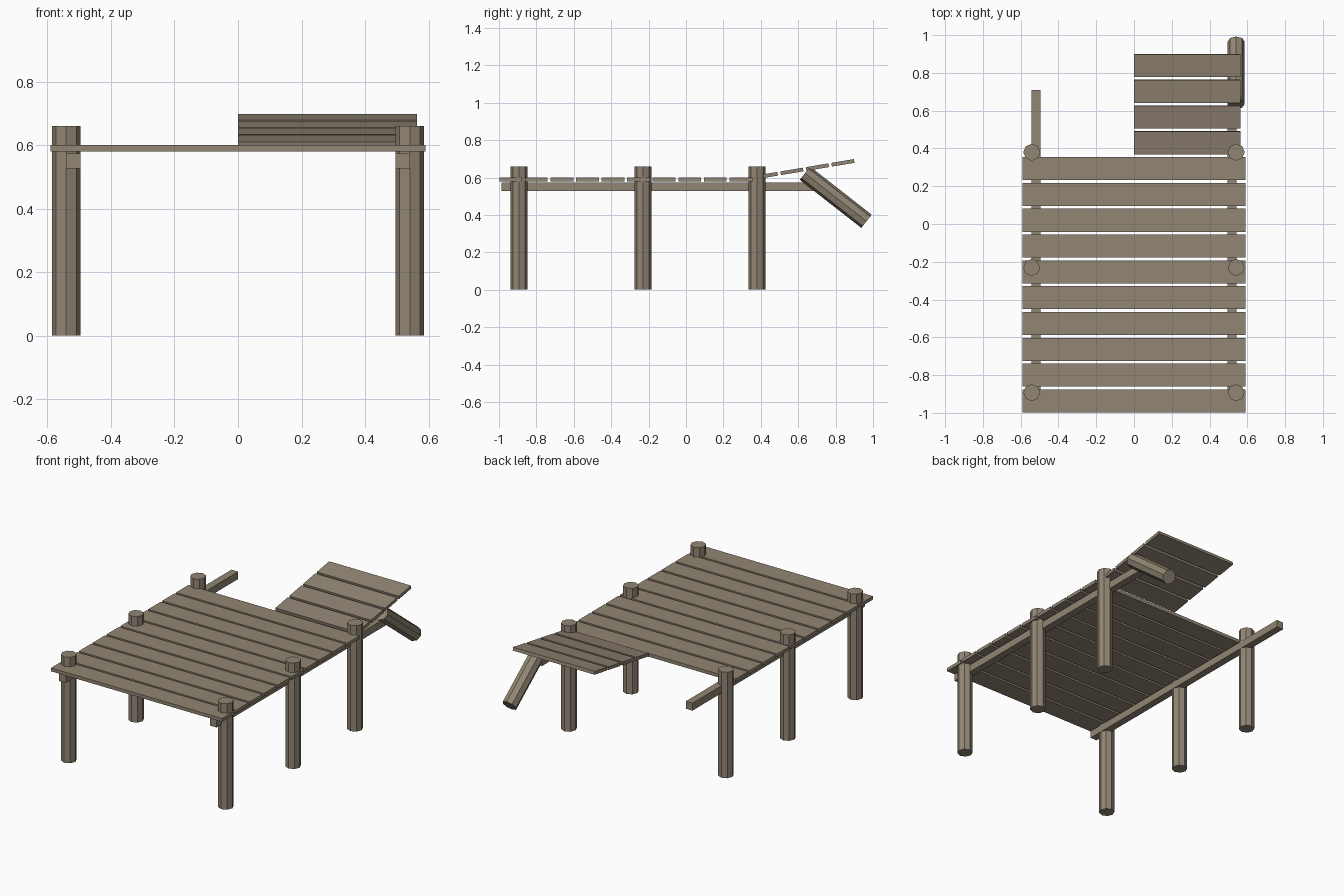
import bpy
import math
from mathutils import Vector

default = bpy.data.objects.get("Cube")
if default:
    bpy.data.objects.remove(default, do_unlink=True)


def make_material(name, rgb):
    mat = bpy.data.materials.new(name)
    mat.use_nodes = True
    colour = (*rgb, 1.0)
    mat.diffuse_color = colour
    mat.node_tree.nodes["Principled BSDF"].inputs["Base Color"].default_value = colour
    return mat


weathered = make_material("weathered wood", (0.29, 0.24, 0.175))
reddish = make_material("reddish wood", (0.275, 0.22, 0.17))


def box(name, centre, size, mat, tilt=0.0):
    bpy.ops.mesh.primitive_cube_add(size=1, location=centre, rotation=(tilt, 0, 0))
    ob = bpy.context.object
    ob.name = name
    ob.scale = size
    bpy.ops.object.transform_apply(location=False, rotation=False, scale=True)
    ob.data.materials.append(mat)
    return ob


def pole(name, start, end, radius=0.045):
    start, end = Vector(start), Vector(end)
    axis = end - start
    bpy.ops.mesh.primitive_cylinder_add(
        vertices=8, radius=radius, depth=axis.length, location=(start + end) / 2)
    ob = bpy.context.object
    ob.name = name
    ob.rotation_euler = axis.to_track_quat("Z", "Y").to_euler()
    ob.data.materials.append(weathered)
    return ob


POST_X = 0.541

# Posts and long beams on both sides
for side, sign in (("left", 1), ("right", -1)):
    for place, y in (("front", -0.893), ("middle", -0.23), ("back", 0.38)):
        pole(f"{place}_{side}_post", (sign * POST_X, y, 0), (sign * POST_X, y, 0.66))
    box(f"{side}_beam", (sign * 0.519, -0.138, 0.55), (0.046, 1.696, 0.046), weathered)

# Level deck planks
for i in range(10):
    box(f"deck_plank_{i + 1}", (0, -0.937 + i * 0.1367, 0.59),
        (1.18, 0.122, 0.021), weathered)

# Short raised planks, climbing towards the back
tilt = math.radians(9.5)
for i in range(4):
    y = 0.43 + i * 0.1363
    z = 0.61 + i * 0.1363 * math.tan(tilt)
    box(f"raised_plank_{i + 1}", (0.282, y, z), (0.564, 0.122, 0.02),
        reddish if i < 2 else weathered, tilt)

# Broken pole leaning off the beam end
pole("leaning_pole", (POST_X, 0.636, 0.623), (POST_X, 0.965, 0.366))
